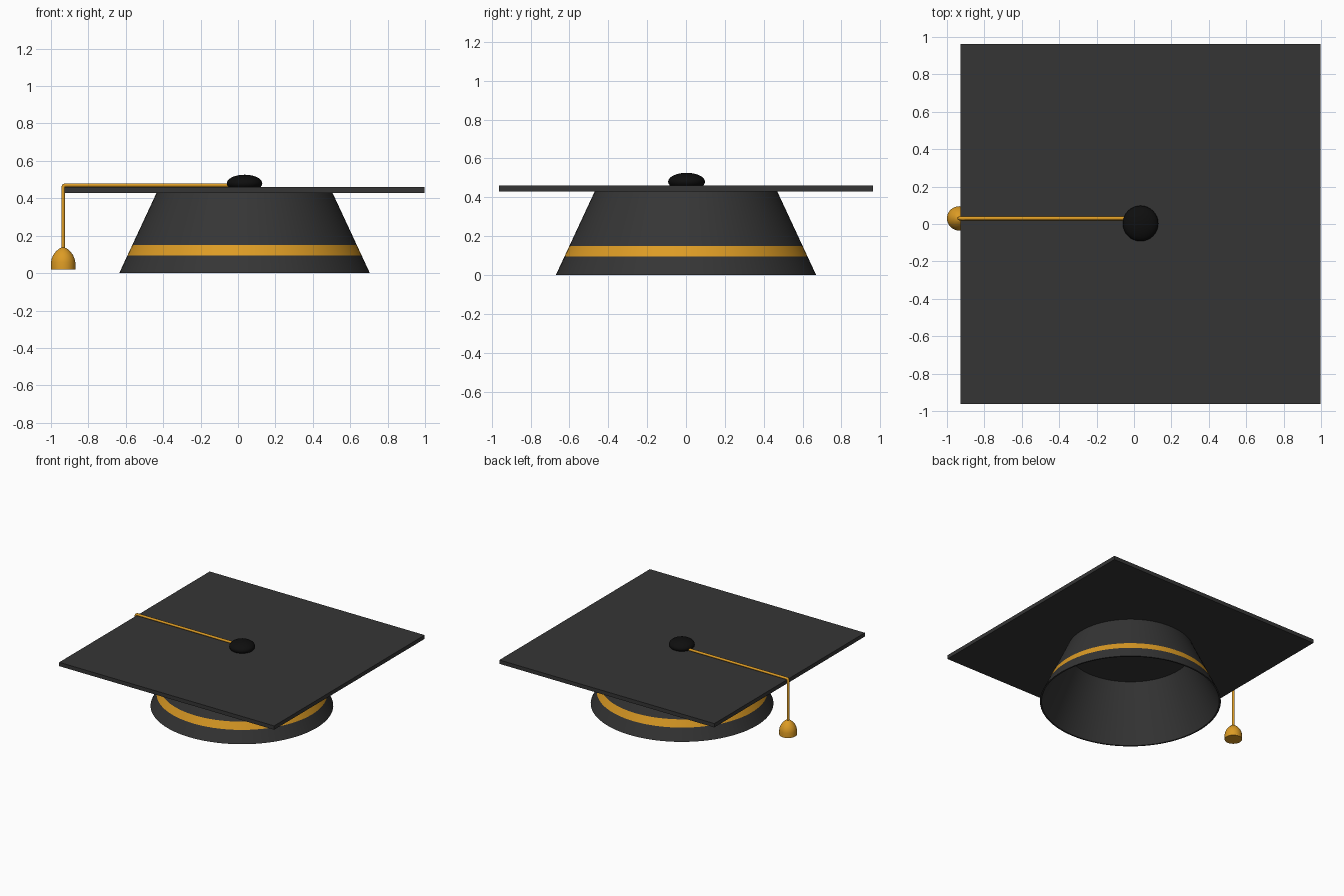
import bpy, bmesh, math

if "Cube" in bpy.data.objects:
    bpy.data.objects.remove(bpy.data.objects["Cube"])

CX = 0.035      # centre of the cap
TX, TY = -0.935, 0.03   # tassel position


def material(name, rgb):
    m = bpy.data.materials.new(name)
    m.diffuse_color = (*rgb, 1)
    m.use_nodes = True
    m.node_tree.nodes["Principled BSDF"].inputs["Base Color"].default_value = m.diffuse_color
    return m


CHARCOAL = material("charcoal cloth", (0.036, 0.036, 0.036))
GOLD = material("gold trim", (0.72, 0.33, 0.018))
BLACK = material("black button", (0.0045, 0.0045, 0.0045))


def smooth(ob, angle=35):
    bpy.ops.object.select_all(action='DESELECT')
    ob.select_set(True)
    bpy.context.view_layer.objects.active = ob
    bpy.ops.object.shade_smooth_by_angle(angle=math.radians(angle))


def lathe(name, profile, mats, loc, sides=64, closed=False, gold_segments=()):
    """Revolve (radius, z) points around z; radius 0 makes a pole."""
    bm = bmesh.new()
    rings = []
    for r, z in profile:
        if r == 0:
            rings.append([bm.verts.new((0, 0, z))] * sides)
        else:
            rings.append([bm.verts.new((r * math.cos(2 * math.pi * i / sides),
                                        r * math.sin(2 * math.pi * i / sides), z))
                          for i in range(sides)])
    n = len(rings)
    for k in range(n if closed else n - 1):
        a, b = rings[k], rings[(k + 1) % n]
        for i in range(sides):
            j = (i + 1) % sides
            quad = list(dict.fromkeys((a[i], a[j], b[j], b[i])))
            f = bm.faces.new(quad)
            f.material_index = 1 if k in gold_segments else 0
    bmesh.ops.recalc_face_normals(bm, faces=bm.faces)
    me = bpy.data.meshes.new(name)
    bm.to_mesh(me)
    bm.free()
    for m in mats:
        me.materials.append(m)
    ob = bpy.data.objects.new(name, me)
    bpy.context.collection.objects.link(ob)
    ob.location = loc
    smooth(ob)
    return ob


# Hollow tapered crown with a gold band on the outer wall
def wall(z):
    return 0.67 - 0.2 * z / 0.43


T = 0.012
outer = [(wall(z), z) for z in (0, 0.095, 0.15, 0.431)]
inner = [(wall(0.431) - T, 0.431), (wall(0) - T, 0)]
lathe("crown", outer + inner, [CHARCOAL, GOLD], (CX, 0, 0),
      sides=96, closed=True, gold_segments=(1,))

# Square board
bpy.ops.mesh.primitive_cube_add(size=1, location=(CX, 0, 0.445))
board = bpy.context.object
board.name = "board"
board.scale = (1.924, 1.924, 0.031)
board.data.materials.append(CHARCOAL)

# Flattened button on top
bpy.ops.mesh.primitive_uv_sphere_add(segments=32, ring_count=16, radius=1,
                                     location=(CX, 0.003, 0.48))
button = bpy.context.object
button.name = "button"
button.scale = (0.095, 0.095, 0.046)
button.data.materials.append(BLACK)
smooth(button)

# Cord running over the board edge and hanging down
cu = bpy.data.curves.new("cord", 'CURVE')
cu.dimensions = '3D'
cu.bevel_depth = 0.01
cu.bevel_resolution = 2
cu.use_fill_caps = True
path = [(CX, 0.47), (TX + 0.012, 0.47), (TX + 0.003, 0.467), (TX, 0.458), (TX, 0.12)]
sp = cu.splines.new('POLY')
sp.points.add(len(path) - 1)
for p, (x, z) in zip(sp.points, path):
    p.co = (x, TY, z, 1)
cu.materials.append(GOLD)
cord = bpy.data.objects.new("cord", cu)
bpy.context.collection.objects.link(cord)
bpy.ops.object.select_all(action='DESELECT')
cord.select_set(True)
bpy.context.view_layer.objects.active = cord
bpy.ops.object.convert(target='MESH')
smooth(bpy.context.object, 50)

# Bell-shaped tassel with a flat underside
lathe("tassel", [(0, 0.02), (0.065, 0.02), (0.065, 0.058), (0.061, 0.078),
                 (0.052, 0.098), (0.038, 0.116), (0.02, 0.132), (0, 0.14)],
      [GOLD], (TX, TY, 0), sides=32)
